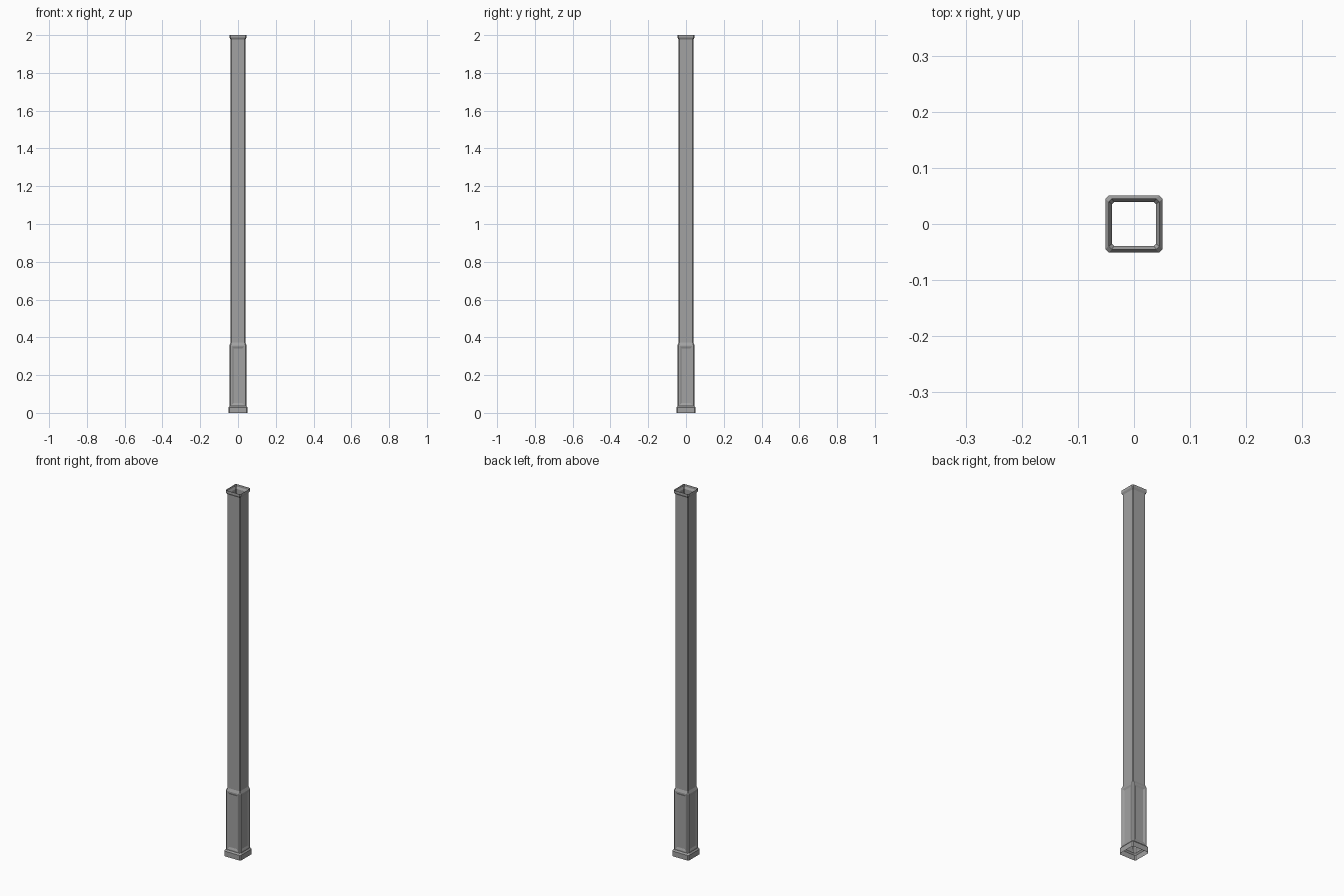
import bpy, bmesh

if "Cube" in bpy.data.objects:
    bpy.data.objects.remove(bpy.data.objects["Cube"])

# Post profile from bottom to top: (half width, corner chamfer, height)
PROFILE = [
    (0.051, 0.006, 0.0),
    (0.051, 0.006, 0.028),
    (0.045, 0.006, 0.036),
    (0.045, 0.006, 0.358),
    (0.039, 0.004, 0.372),
    (0.039, 0.004, 1.977),
    (0.045, 0.005, 1.987),
    (0.045, 0.005, 2.0),
]
PANEL_SECTION = 2


def ring(bm, h, c, z):
    """Square loop with chamfered corners."""
    k = h - c
    pts = [(-k, -h), (k, -h), (h, -k), (h, k), (k, h), (-k, h), (-h, k), (-h, -k)]
    return [bm.verts.new((x, y, z)) for x, y in pts]


bm = bmesh.new()
rings = [ring(bm, *p) for p in PROFILE]
panels = []

# Open hollow shell lofted through the rings
for s, (a, b) in enumerate(zip(rings, rings[1:])):
    for i in range(8):
        j = (i + 1) % 8
        f = bm.faces.new((a[i], a[j], b[j], b[i]))
        if s == PANEL_SECTION and i % 2 == 0:
            panels.append(f)
bm.normal_update()

# Shallow recessed panels with wide bevels on the four lower sides
bmesh.ops.inset_individual(bm, faces=panels, thickness=0.010, depth=0.0)
bmesh.ops.inset_individual(bm, faces=panels, thickness=0.014, depth=-0.004)

mesh = bpy.data.meshes.new("square_post")
bm.to_mesh(mesh)
bm.free()
post = bpy.data.objects.new("square_post", mesh)
bpy.context.collection.objects.link(post)

# Dark grey metal
metal = bpy.data.materials.new("dark_grey")
metal.diffuse_color = (0.36, 0.36, 0.36, 1)
metal.use_nodes = True
metal.node_tree.nodes["Principled BSDF"].inputs["Base Color"].default_value = metal.diffuse_color
mesh.materials.append(metal)
